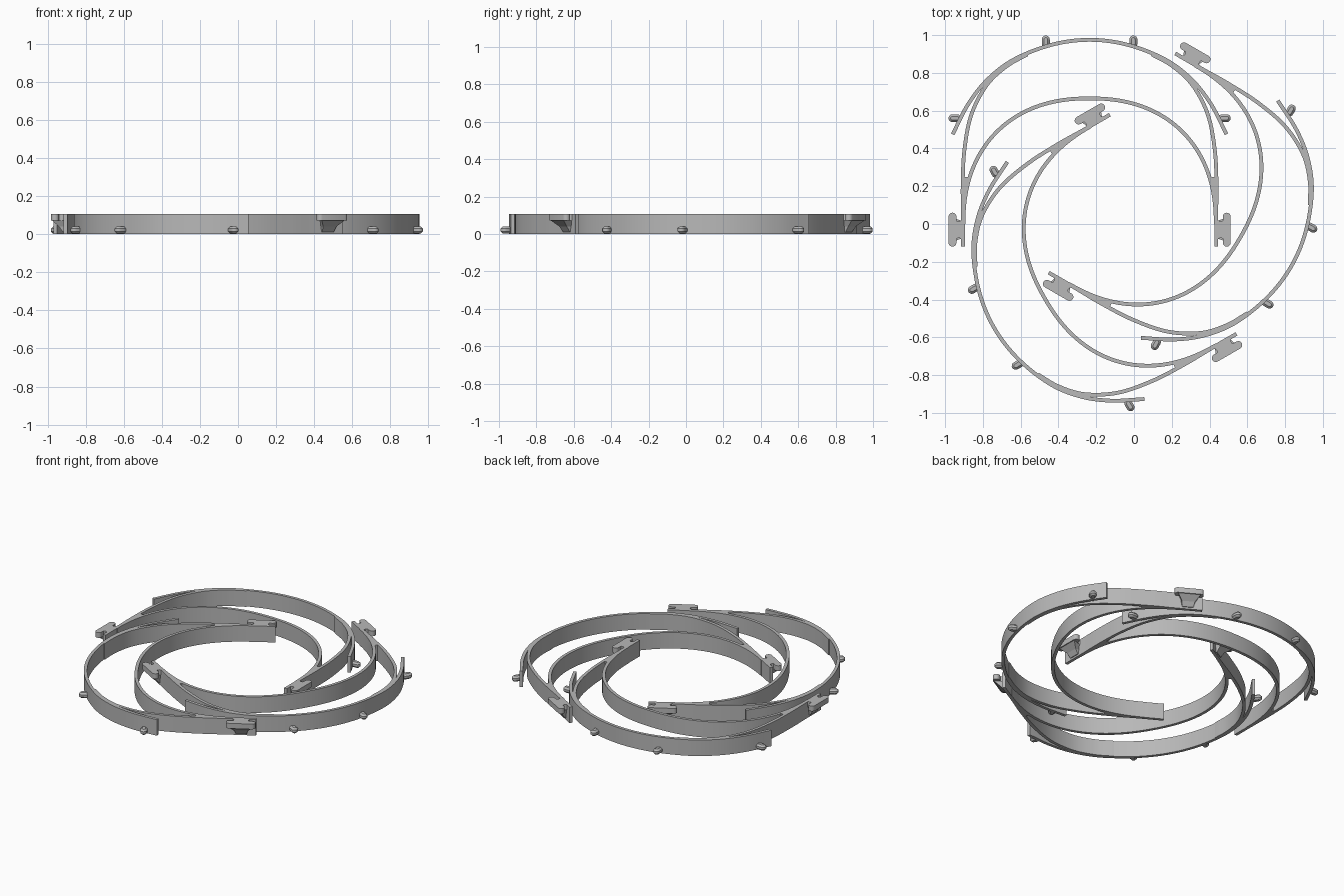
import bpy
import bmesh
from math import cos, sin, pi, radians
from mathutils import Vector, Matrix

if "Cube" in bpy.data.objects:
    bpy.data.objects.remove(bpy.data.objects["Cube"])

HEIGHT = 0.107      # band height
THICK = 0.02        # band thickness
AXIS = -0.235       # mirror axis of the first frame
PIVOT = Vector((-0.048, 0.067, 0))
made = []

grey = bpy.data.materials.new("plain grey plastic")
grey.use_nodes = True
grey.diffuse_color = (0.48, 0.48, 0.48, 1)
grey.node_tree.nodes["Principled BSDF"].inputs["Base Color"].default_value = grey.diffuse_color


def finish(bm, name, turn):
    """Shift to the mirror axis, turn about the pivot and link."""
    place = (Matrix.Translation(PIVOT) @ Matrix.Rotation(radians(turn), 4, 'Z')
             @ Matrix.Translation(Vector((AXIS, 0, 0)) - PIVOT))
    bm.transform(place)
    bmesh.ops.recalc_face_normals(bm, faces=bm.faces)
    mesh = bpy.data.meshes.new(name)
    bm.to_mesh(mesh)
    bm.free()
    mesh.materials.append(grey)
    obj = bpy.data.objects.new(name, mesh)
    bpy.context.collection.objects.link(obj)
    made.append(obj)


def smooth_path(points, steps=10):
    """Catmull-Rom curve through the points."""
    pts = [Vector(p) for p in points]
    pts = [2 * pts[0] - pts[1]] + pts + [2 * pts[-1] - pts[-2]]
    out = []
    for a, b, c, d in zip(pts, pts[1:], pts[2:], pts[3:]):
        for i in range(steps):
            t = i / steps
            out.append(0.5 * (2 * b + (c - a) * t + (2 * a - 5 * b + 4 * c - d) * t * t
                              + (3 * b - a - 3 * c + d) * t ** 3))
    return out + [pts[-2]]


def band(path, name, turn):
    """Upright strip of constant thickness along a path."""
    bm = bmesh.new()
    rows = []
    for i, p in enumerate(path):
        d = (path[min(i + 1, len(path) - 1)] - path[max(i - 1, 0)]).normalized()
        n = Vector((-d.y, d.x)) * THICK / 2
        corners = ((p + n, 0), (p - n, 0), (p - n, HEIGHT), (p + n, HEIGHT))
        rows.append([bm.verts.new((q.x, q.y, z)) for q, z in corners])
    for a, b in zip(rows, rows[1:]):
        for k in range(4):
            m = (k + 1) % 4
            bm.faces.new((a[k], a[m], b[m], b[k]))
    bm.faces.new(rows[0])
    bm.faces.new(rows[-1])
    finish(bm, name, turn)


def loft(bm, lower, upper, z0, z1):
    """Solid between two matching outlines."""
    lo = [bm.verts.new((x, y, z0)) for x, y in lower]
    hi = [bm.verts.new((x, y, z1)) for x, y in upper]
    for i in range(len(lo)):
        j = (i + 1) % len(lo)
        bm.faces.new((lo[i], lo[j], hi[j], hi[i]))
    return [bm.faces.new(lo), bm.faces.new(hi)]


def pill(cx, cy, half, radius, upright):
    """Rounded bar outline."""
    out = []
    for end in (1, -1):
        for k in range(9):
            a = pi * k / 8 + (0 if end > 0 else pi)
            u, v = radius * cos(a), radius * sin(a) + end * (half - radius)
            out.append((cx + u, cy + v) if upright else (cx + v, cy - u))
    return out


def flip(points, side):
    return [(x * side, y) for x, y in points]


# Half outlines of the curved bands, measured from the mirror axis
ring_half = [(0.725, 0.475), (0.643, 0.634), (0.54, 0.765), (0.4, 0.871), (0.2, 0.949)]
arm = [(0.67, -0.12), (0.67, 0.05), (0.672, 0.2), (0.663, 0.39),
       (0.626, 0.579), (0.545, 0.735), (0.44, 0.835), (0.33, 0.898)]
root_web = [(0.67, 0.05), (0.672, 0.2), (0.67, 0.25), (0.644, 0.25), (0.654, 0.2)]
top_web = [(0.55, 0.73), (0.44, 0.835), (0.33, 0.898), (0.33, 0.908), (0.44, 0.845), (0.566, 0.738)]
ring = smooth_path(ring_half + [(0, 0.975)] + flip(ring_half, -1)[::-1])

# Squarish half-round inner band
inner = []
for i in range(81):
    a = pi * i / 80
    c, s, e = cos(a), max(sin(a), 0), 2 / 2.25
    inner.append(Vector((0.668 * abs(c) ** e * (1 if c > 0 else -1), 0.665 * s ** e)))


def clip(side, name, turn):
    """Cut-out clip plate with a tapering gusset below."""
    bm = bmesh.new()
    loft(bm, *[flip(pill(0.726, -0.03, 0.09, 0.021, True), side)] * 2, 0.072, HEIGHT)
    # waisted bridge with round notches
    bridge = []
    for end in (1, -1):
        for k in range(9):
            a = pi * k / 8
            x = 0.694 - end * 0.02 * cos(a)
            bridge.append((x, -0.03 + end * (0.066 - 0.022 * sin(a))))
    loft(bm, *[flip(bridge, side)] * 2, 0.072, HEIGHT)
    low = [(0.672, -0.065), (0.685, -0.065), (0.685, 0.005), (0.672, 0.005)]
    mid = [(0.672, -0.07), (0.705, -0.07), (0.705, 0.01), (0.672, 0.01)]
    top = [(0.672, -0.1), (0.742, -0.1), (0.742, 0.04), (0.672, 0.04)]
    loft(bm, flip(low, side), flip(mid, side), 0.012, 0.04)
    loft(bm, flip(mid, side), flip([(x, -0.03 + (y + 0.03) * 0.64) if x < 0.7 else (x, y)
                                    for x, y in top], side), 0.04, 0.073)
    finish(bm, name, turn)


def peg(x, y, upright, name, turn):
    """Small chamfered peg low on the outer band."""
    bm = bmesh.new()
    shape = pill(x, y, 0.033, 0.021, upright)
    caps = loft(bm, shape, shape, 0.003, 0.04)
    rims = list({e for f in caps for e in f.edges})
    bmesh.ops.bevel(bm, geom=rims, offset=0.011, segments=1, affect='EDGES')
    finish(bm, name, turn)


# Three nested frames turned about the common pivot
for number, turn in enumerate((0, -120, 120), 1):
    tag = f"frame_{number}_"
    band(ring, tag + "outer_band", turn)
    band(inner, tag + "inner_band", turn)
    for side, word in ((1, "left"), (-1, "right")):
        band(smooth_path(flip(arm, side)), f"{tag}{word}_arm", turn)
        for web, part in ((root_web, "root_web"), (top_web, "top_web")):
            bm = bmesh.new()
            loft(bm, flip(web, side), flip(web, side), 0, HEIGHT)
            finish(bm, f"{tag}{word}_{part}", turn)
        clip(side, f"{tag}{word}_clip", turn)
        peg(0.232 * side, 0.965, True, f"{tag}{word}_top_peg", turn)
        peg(0.714 * side, 0.56, False, f"{tag}{word}_side_peg", turn)

# Smooth curves, crisp edges
bpy.ops.object.select_all(action='DESELECT')
for obj in made:
    obj.select_set(True)
bpy.context.view_layer.objects.active = made[0]
bpy.ops.object.shade_smooth_by_angle(angle=radians(30))
